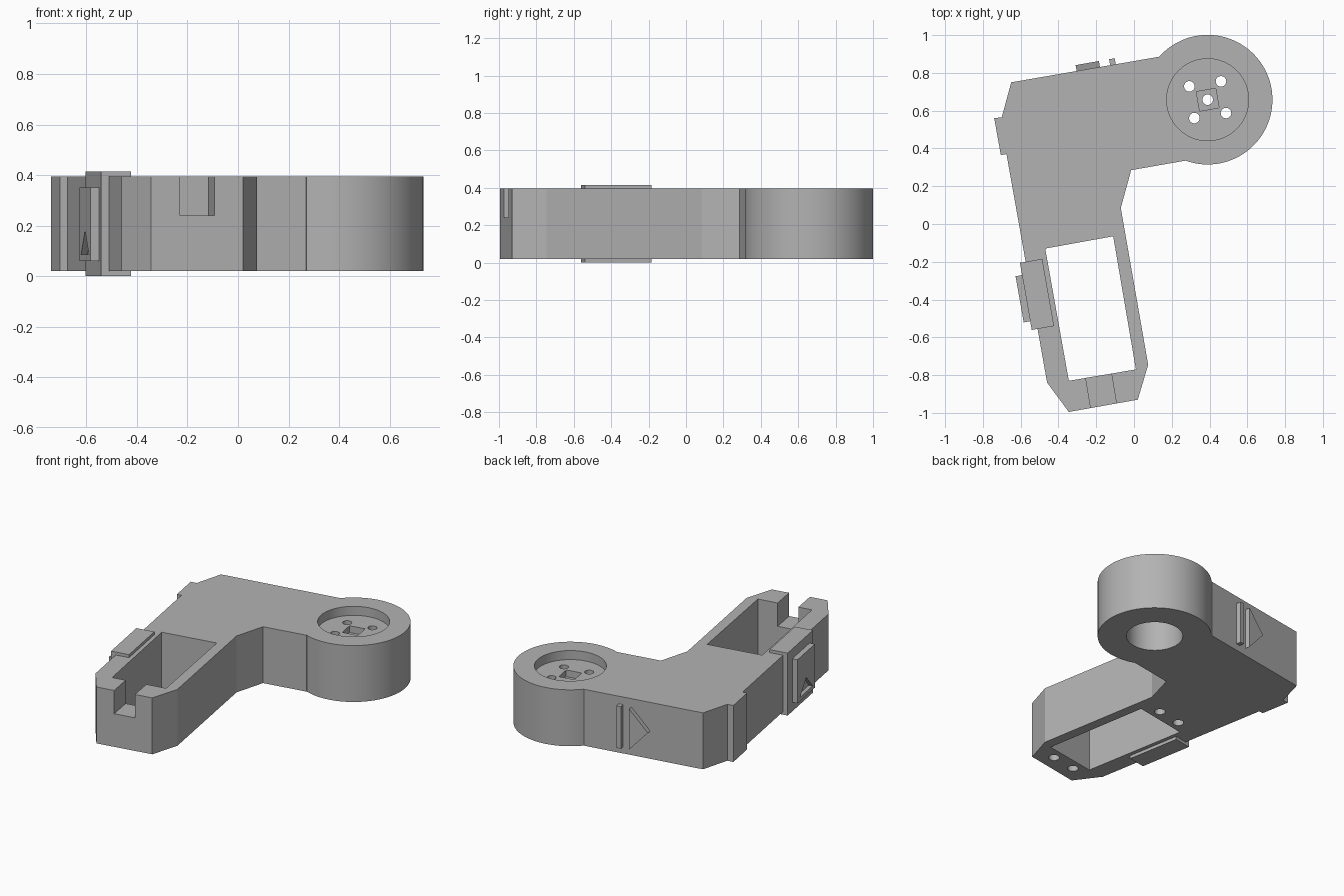
import bpy, bmesh, math
from mathutils import Matrix, Vector

cube = bpy.data.objects.get("Cube")
if cube:
    bpy.data.objects.remove(cube, do_unlink=True)

grey = bpy.data.materials.new("plain grey")
grey.use_nodes = True
COLOUR = (0.45, 0.45, 0.45, 1)
grey.diffuse_color = COLOUR
grey.node_tree.nodes["Principled BSDF"].inputs["Base Color"].default_value = COLOUR

# Shared directions: the arm is tilted in plan
TILT = math.radians(10)
U = Vector((math.cos(TILT), math.sin(TILT), 0))
V = Vector((-U.y, U.x, 0))
UP = Vector((0, 0, 1))
BOTTOM, TOP, MID = 0.02, 0.395, 0.205
HUB = Vector((0.39, 0.658, 0))
HUB_R = 0.343


def frame(x, y, z, origin):
    m = Matrix((x, y, z)).transposed().to_4x4()
    m.translation = origin
    return m


PLAN = Matrix.Identity(4)
SIDE = frame(-V, UP, -U, Vector((-0.675, 0.37, 0)))   # outer wall of the arm
BACK = frame(-U, UP, V, Vector((0.13, 0.885, 0)))     # rear wall


def finish(name, bm):
    bmesh.ops.recalc_face_normals(bm, faces=bm.faces)
    mesh = bpy.data.meshes.new(name)
    bm.to_mesh(mesh)
    bm.free()
    mesh.materials.append(grey)
    ob = bpy.data.objects.new(name, mesh)
    bpy.context.collection.objects.link(ob)
    return ob


def prism(name, pts, low, high, m=PLAN):
    bm = bmesh.new()
    face = bm.faces.new([bm.verts.new((x, y, low)) for x, y in pts])
    ext = bmesh.ops.extrude_face_region(bm, geom=[face])
    verts = [g for g in ext["geom"] if isinstance(g, bmesh.types.BMVert)]
    bmesh.ops.translate(bm, verts=verts, vec=(0, 0, high - low))
    bm.transform(m)
    return finish(name, bm)


def disc(name, centre, radius, low, high, m=PLAN, sides=64):
    pts = [(centre[0] + radius * math.cos(math.tau * i / sides),
            centre[1] + radius * math.sin(math.tau * i / sides)) for i in range(sides)]
    return prism(name, pts, low, high, m)


def box(name, x0, x1, y0, y1, low, high, m):
    return prism(name, [(x0, y0), (x1, y0), (x1, y1), (x0, y1)], low, high, m)


def boolean(target, tool, operation="DIFFERENCE"):
    mod = target.modifiers.new("cut", "BOOLEAN")
    mod.operation, mod.solver, mod.object = operation, "EXACT", tool
    bpy.ops.object.select_all(action="DESELECT")
    bpy.context.view_layer.objects.active = target
    target.select_set(True)
    bpy.ops.object.modifier_apply(modifier=mod.name)
    bpy.data.objects.remove(tool, do_unlink=True)


# Main bent body with the raised pad on its outer wall
body = prism("bent_arm", [
    (-0.345, -0.995), (0.02, -0.93), (0.075, -0.745), (-0.07, 0.085),
    (-0.015, 0.285), (0.27, 0.335), (0.39, 0.658), (0.13, 0.885),
    (-0.65, 0.75), (-0.70, 0.565), (-0.74, 0.56), (-0.705, 0.365),
    (-0.675, 0.37), (-0.46, -0.84)], BOTTOM, TOP)
boolean(body, disc("hub", HUB, HUB_R, BOTTOM, TOP, sides=128), "UNION")

# Long pocket through the arm and the notch in its end wall
boolean(body, prism("pocket", [(-0.47, -0.13), (-0.345, -0.83), (0.01, -0.77),
                               (-0.11, -0.065)], -0.1, 0.5))
boolean(body, prism("notch", [(-0.265, -0.76), (-0.221, -1.02), (-0.085, -1.0),
                              (-0.129, -0.735)], 0.24, 0.5))

# Hub: top recess, lower bore, square socket and screw holes
HUB_M = frame(U, V, UP, HUB)
boolean(body, disc("recess", (0, 0), 0.217, 0.335, 0.5, HUB_M))
boolean(body, disc("bore", (0, 0), 0.17, -0.1, 0.25, HUB_M))
boolean(body, box("socket", -0.052, 0.052, -0.052, 0.052, 0.29, 0.4, HUB_M))
boolean(body, disc("centre_hole", (0, 0), 0.028, 0.2, 0.4, HUB_M, 24))
for i in range(4):
    a = math.radians(44 + 90 * i)
    boolean(body, disc("hub_hole", (0.12 * math.cos(a), 0.12 * math.sin(a)),
                       0.028, 0.2, 0.4, HUB_M, 24))

# Blind screw holes underneath, a pair at each end of the pocket
for spot in ((-0.39, -0.05), (-0.22, -0.02), (-0.087, -0.853), (-0.258, -0.88)):
    boolean(body, disc("screw_hole", spot, 0.033, -0.1, 0.18, PLAN, 24))

# Round recesses in the outer wall
for along in (0.0, 1.056):
    boolean(body, disc("wall_recess", (along, MID), 0.092, -0.04, 0.1, SIDE, 48))
stud = disc("recess_stud", (0, MID), 0.03, -0.05, -0.005, SIDE, 24)

# Clip over the outer wall, opened where the pocket and wall sit
clip = box("wall_clip", 0.579, 0.94, 0, 0.415, -0.09, 0.03, SIDE)

# Plate on the clip with two facing triangular recesses
plate = box("clip_plate", 0.645, 0.893, 0.06, 0.35, 0.02, 0.065, SIDE)
for flip in (1, -1):
    boolean(plate, prism("triangle_cut", [
        (0.68, MID + flip * 0.12), (0.86, MID + flip * 0.12),
        (0.77, MID + flip * 0.025)], 0.04, 0.1, SIDE))

# Raised bar and arrow on the rear wall
bar = box("rear_bar", 0.23, 0.26, 0.065, 0.345, -0.02, 0.033, BACK)
arrow = prism("rear_arrow", [(0.315, 0.07), (0.44, MID), (0.315, 0.34)],
              -0.02, 0.033, BACK)

# Smooth the round walls, keep the edges sharp
bpy.ops.object.select_all(action="DESELECT")
for ob in (body, stud, clip, plate, bar, arrow):
    ob.select_set(True)
bpy.context.view_layer.objects.active = body
bpy.ops.object.shade_smooth_by_angle(angle=math.radians(25))
